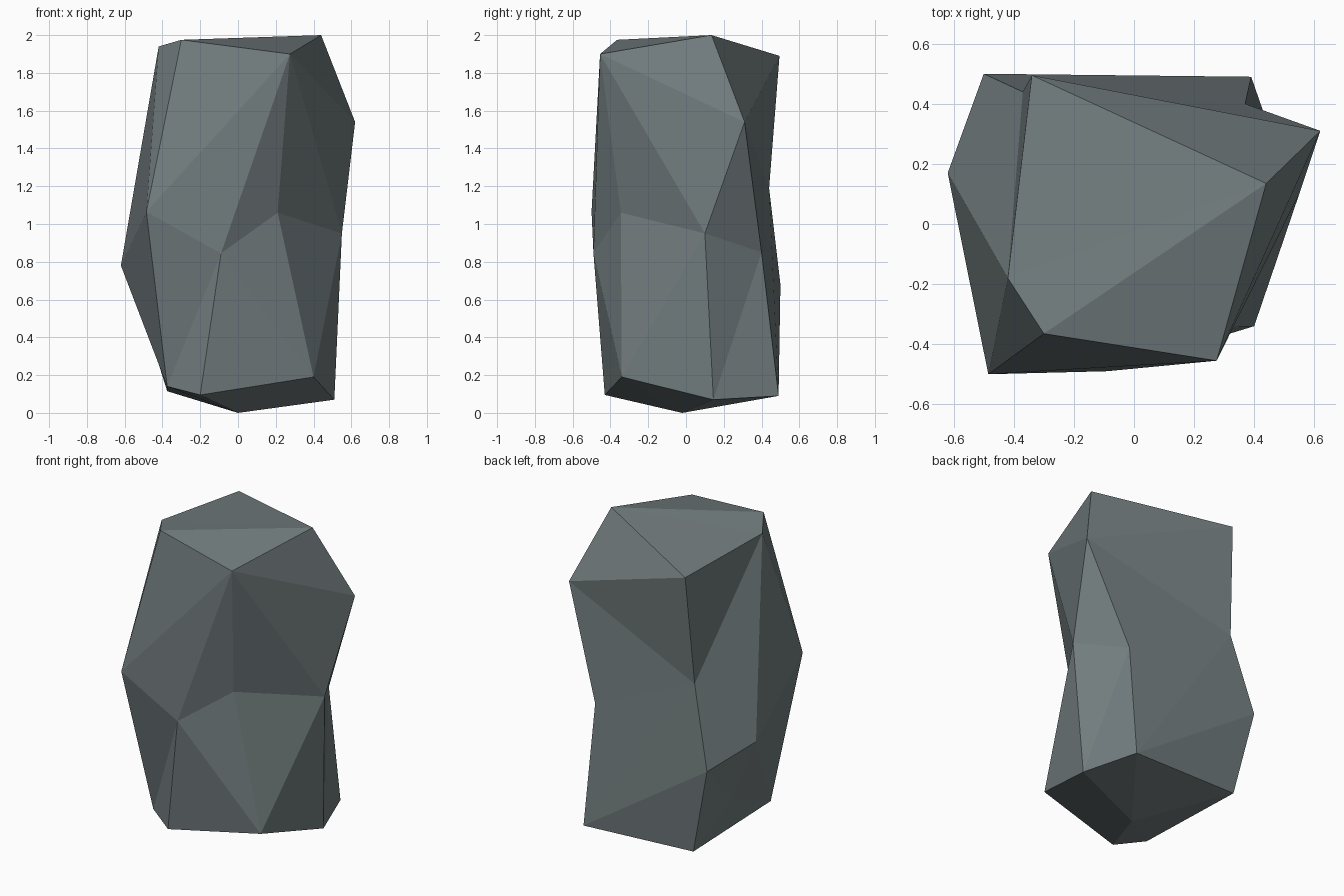
import bpy, bmesh

if "Cube" in bpy.data.objects:
    bpy.data.objects.remove(bpy.data.objects["Cube"])

# Rock profile: rings of corners from bottom to top, all running counter-clockwise
BOTTOM = (0, -0.02, 0)
FOOT = [(-.375, -.33, .14), (-.20, -.43, .095), (.40, -.34, .19),
        (.51, .145, .07), (.39, .49, .09), (-.375, .46, .115)]
BELT = [(-.485, -.50, 1.065), (-.09, -.49, .845), (.21, -.345, 1.06), (.55, .10, .95),
        (.37, .40, .85), (-.37, .44, 1.19), (-.50, .50, .68), (-.62, .17, .78)]
SHOULDER = [(-.30, -.365, 1.975), (.275, -.455, 1.90), (.62, .31, 1.54),
            (-.34, .495, 1.89), (-.42, -.18, 1.94)]
TOP = (.44, .135, 2.0)
DENT = (-.455, .19, .37)

bm = bmesh.new()


def ring(points):
    return [bm.verts.new(p) for p in points]


def fan(loop, point):
    """Close a ring with triangles to one point."""
    tip = bm.verts.new(point)
    for i, v in enumerate(loop):
        bm.faces.new((loop[i - 1], v, tip))


def zip_rings(low, up, steps):
    """Join two rings: l / u steps along the lower / upper ring, d makes a dented quad."""
    i = j = 0
    for s in steps:
        a, b = low[i % len(low)], up[j % len(up)]
        c, d = low[(i + 1) % len(low)], up[(j + 1) % len(up)]
        if s == "l":
            bm.faces.new((a, c, b))
        elif s == "u":
            bm.faces.new((a, d, b))
        else:
            fan([a, c, d, b], DENT)
        i += s in "ld"
        j += s in "ud"


# Stone body: caps and two faceted bands
foot, belt, shoulder = ring(FOOT), ring(BELT), ring(SHOULDER)
fan(foot, BOTTOM)
zip_rings(foot, belt, "ulluululuuldu")
zip_rings(belt, shoulder, "ulllulluulllu")
fan(shoulder, TOP)
bmesh.ops.recalc_face_normals(bm, faces=bm.faces[:])

mesh = bpy.data.meshes.new("rock")
bm.to_mesh(mesh)
bm.free()
rock = bpy.data.objects.new("rock", mesh)
bpy.context.collection.objects.link(rock)

# Grey stone colour
stone = bpy.data.materials.new("grey stone")
stone.diffuse_color = (0.17, 0.205, 0.21, 1)
stone.use_nodes = True
stone.node_tree.nodes["Principled BSDF"].inputs["Base Color"].default_value = stone.diffuse_color
mesh.materials.append(stone)
